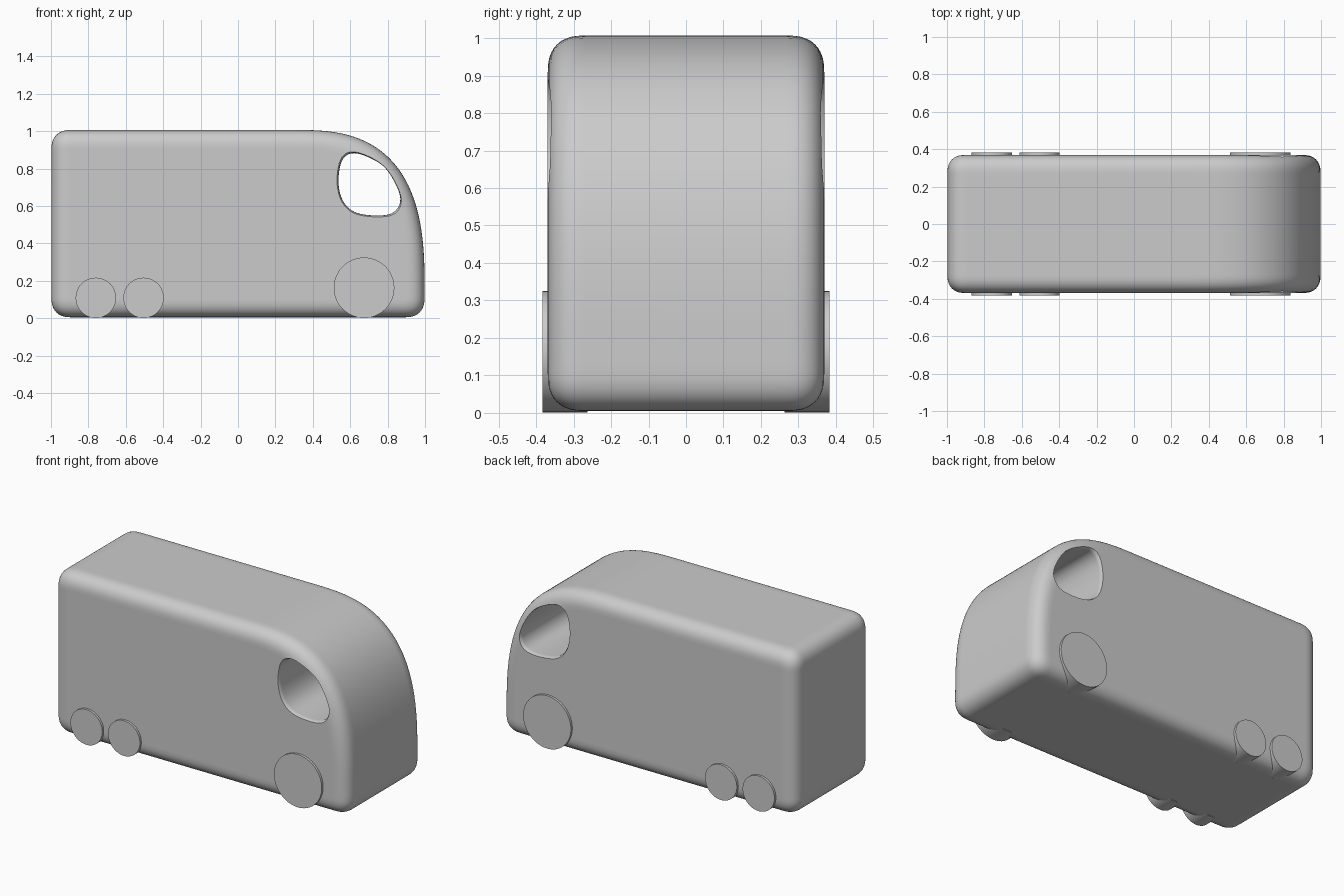
import bpy, bmesh, math
from mathutils import Vector

if "Cube" in bpy.data.objects:
    bpy.data.objects.remove(bpy.data.objects["Cube"], do_unlink=True)

grey = bpy.data.materials.new("plain grey")
grey.use_nodes = True
colour = (0.6, 0.6, 0.6, 1)
grey.diffuse_color = colour
grey.node_tree.nodes["Principled BSDF"].inputs["Base Color"].default_value = colour


def loft(name, rings):
    """Closed solid through equal rings of 3D points, capped at both ends."""
    bm = bmesh.new()
    loops = [[bm.verts.new(p) for p in ring] for ring in rings]
    n = len(loops[0])
    for a, b in zip(loops, loops[1:]):
        for i in range(n):
            j = (i + 1) % n
            bm.faces.new((a[i], a[j], b[j], b[i]))
    bm.faces.new(loops[0])
    bm.faces.new(loops[-1])
    bmesh.ops.recalc_face_normals(bm, faces=bm.faces)
    mesh = bpy.data.meshes.new(name)
    bm.to_mesh(mesh)
    bm.free()
    mesh.materials.append(grey)
    obj = bpy.data.objects.new(name, mesh)
    bpy.context.collection.objects.link(obj)
    return obj


def activate(obj):
    bpy.ops.object.select_all(action="DESELECT")
    obj.select_set(True)
    bpy.context.view_layer.objects.active = obj


def quarter(power, steps):
    """Superellipse quarter from (1, 0) to (0, 1)."""
    for i in range(steps + 1):
        t = math.pi / 2 * i / steps
        c, s = max(math.cos(t), 0), max(math.sin(t), 0)
        yield c ** (2 / power), s ** (2 / power)


# Side outline: small corners, plus one broad sweep over the nose
BACK, FRONT, BOTTOM, TOP = -0.998, 0.998, 0.005, 1.007
SMALL, HALF = 0.11, 0.369
CORNERS = [  # x sign, z sign, x radius, z radius, power, steps
    (1, 1, 0.7, 0.87, 2.8, 32), (-1, 1, SMALL, SMALL, 2.5, 10),
    (-1, -1, SMALL, SMALL, 2.5, 10), (1, -1, SMALL, SMALL, 2.5, 10)]


def outline(inset, y):
    ring = []
    for sx, sz, rx, rz, power, steps in CORNERS:
        cx = FRONT - rx if sx > 0 else BACK + rx
        cz = TOP - rz if sz > 0 else BOTTOM + rz
        arc = [(cx + sx * (rx - inset) * u, y, cz + sz * (rz - inset) * v)
               for u, v in quarter(power, steps)]
        ring += arc if sx * sz > 0 else arc[::-1]
    return ring


# Body shell with softly rounded side edges
edge = 0.1
half_rings = [(edge * (1 - u), HALF - edge * (1 - v)) for u, v in quarter(2.5, 10)]
sections = [(d, -y) for d, y in half_rings[::-1]] + half_rings
body = loft("body", [outline(d, y) for d, y in sections])

# Cab window opening, running right through the body
KEYS = [Vector(p) for p in (
    (0.61, 0.882), (0.555, 0.84), (0.537, 0.73), (0.56, 0.63), (0.62, 0.57),
    (0.72, 0.55), (0.82, 0.56), (0.865, 0.615), (0.855, 0.69), (0.79, 0.80),
    (0.70, 0.86))]
window = []
for k in range(len(KEYS)):
    a, b, c, d = (KEYS[(k + o) % len(KEYS)] for o in (-1, 0, 1, 2))
    for i in range(5):
        t = i / 5
        window.append(0.5 * (2 * b + (c - a) * t + (2 * a - 5 * b + 4 * c - d) * t * t
                             + (3 * b - a - 3 * c + d) * t ** 3))
centre = sum(window, Vector((0, 0))) / len(window)


def window_ring(y, scale):
    pts = [centre + (p - centre) * scale for p in window]
    return [(p.x, y, p.y) for p in pts]


flare = [(0.345, 1), (0.36, 1.015), (0.369, 1.05), (0.4, 1.08)]
cutter = loft("window_cutter", [window_ring(-y, s) for y, s in flare[::-1]]
              + [window_ring(y, s) for y, s in flare])
cutter.hide_render = True
cut = body.modifiers.new("window", "BOOLEAN")
cut.object = cutter
cut.operation = "DIFFERENCE"
cut.solver = "EXACT"
activate(body)
bpy.ops.object.modifier_apply(modifier=cut.name)
bpy.data.objects.remove(cutter, do_unlink=True)
bpy.ops.object.shade_smooth_by_angle(angle=math.radians(35))
weighted = body.modifiers.new("even shading", "WEIGHTED_NORMAL")
weighted.keep_sharp = True

# Wheels: a large front pair and two small rear pairs
for label, x, radius in (("front", 0.674, 0.162), ("middle", -0.505, 0.108),
                         ("rear", -0.76, 0.108)):
    for side, sign in (("left", 1), ("right", -1)):
        bpy.ops.mesh.primitive_cylinder_add(
            vertices=48, radius=radius, depth=0.12,
            location=(x, sign * 0.323, radius + 0.001), rotation=(math.pi / 2, 0, 0))
        wheel = bpy.context.object
        wheel.name = f"{label}_{side}_wheel"
        wheel.data.materials.append(grey)
        bpy.ops.object.shade_smooth_by_angle(angle=math.radians(35))
